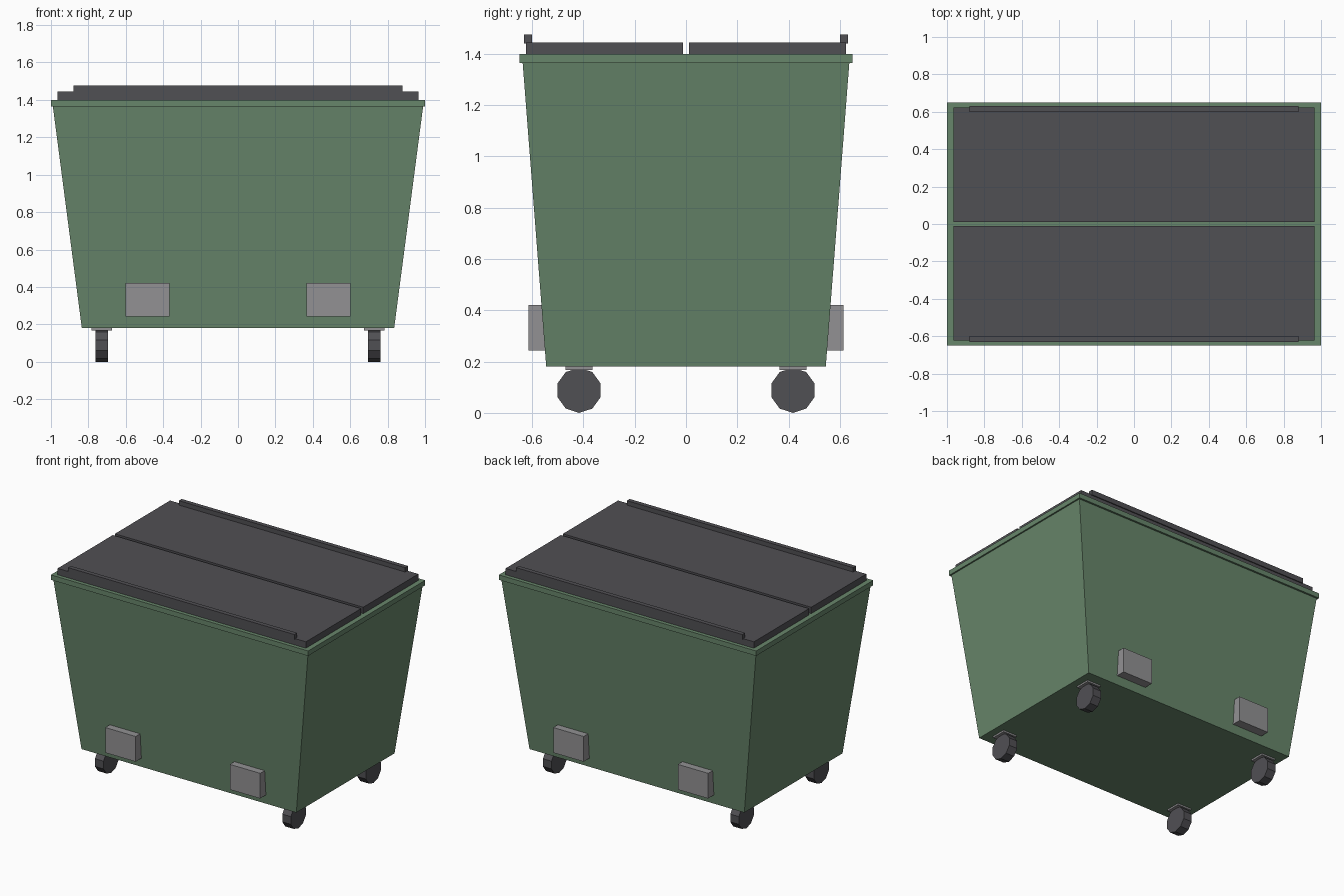
import bpy, bmesh, math
from mathutils import Matrix

if "Cube" in bpy.data.objects:
    bpy.data.objects.remove(bpy.data.objects["Cube"])


def material(name, rgb):
    m = bpy.data.materials.new(name)
    m.diffuse_color = (*rgb, 1)
    m.use_nodes = True
    m.node_tree.nodes["Principled BSDF"].inputs["Base Color"].default_value = m.diffuse_color
    return m


GREEN = material("bin green", (0.137, 0.238, 0.146))
DARK = material("dark plastic", (0.081, 0.079, 0.088))
METAL = material("grey metal", (0.287, 0.283, 0.292))


def finish(name, bm, mat):
    bmesh.ops.recalc_face_normals(bm, faces=bm.faces)
    me = bpy.data.meshes.new(name)
    bm.to_mesh(me)
    bm.free()
    me.materials.append(mat)
    ob = bpy.data.objects.new(name, me)
    bpy.context.collection.objects.link(ob)
    return ob


def box(name, mat, x, y, z, bottom_scale=(1, 1)):
    """Box from (min, max) ranges; the bottom can be scaled to taper it."""
    bm = bmesh.new()
    bmesh.ops.create_cube(bm, size=1)
    for v in bm.verts:
        s = bottom_scale if v.co.z < 0 else (1, 1)
        v.co = [(r[0] + r[1]) / 2 + c * (r[1] - r[0]) * k
                for r, c, k in zip((x, y, z), v.co, (*s, 1))]
    return finish(name, bm, mat)


def span(a, b, sign):
    return tuple(sorted((a * sign, b * sign)))


# Tapered container and its rim
box("body", GREEN, (-0.99, 0.99), (-0.637, 0.637), (0.18, 1.367),
    (0.835 / 0.99, 0.545 / 0.637))
box("rim", GREEN, (-1, 1), (-0.65, 0.65), (1.365, 1.4))

for sy, end in ((-1, "front"), (1, "back")):
    # Lid half with a raised bar along its outer edge
    box(end + "_lid", DARK, (-0.965, 0.965), span(0.012, 0.624, sy), (1.4, 1.445))
    box(end + "_lid_bar", DARK, (-0.88, 0.88), span(0.6, 0.631, sy), (1.44, 1.476))

    for sx, side in ((-1, "left"), (1, "right")):
        tag = f"{end}_{side}_"
        # Lifting pocket
        box(tag + "lift_pocket", METAL, span(0.366, 0.602, sx),
            span(0.5, 0.614, sy), (0.243, 0.42))
        # Caster plate
        box(tag + "caster_plate", METAL, span(0.674, 0.782, sx),
            span(0.365, 0.47, sy), (0.168, 0.185))
        # Ten-sided wheel with a corner pointing straight down
        bm = bmesh.new()
        bmesh.ops.create_cone(bm, cap_ends=True, segments=10, radius1=0.088,
                              radius2=0.088, depth=0.066,
                              matrix=Matrix.Rotation(math.pi / 2, 4, 'Y'))
        low = min(bm.verts, key=lambda v: v.co.z).co
        if abs(low.y) > 0.01:
            bmesh.ops.rotate(bm, verts=bm.verts,
                             matrix=Matrix.Rotation(math.pi / 10, 3, 'X'))
        wheel = finish(tag + "wheel", bm, DARK)
        wheel.location = (0.728 * sx, 0.417 * sy, 0.088)
